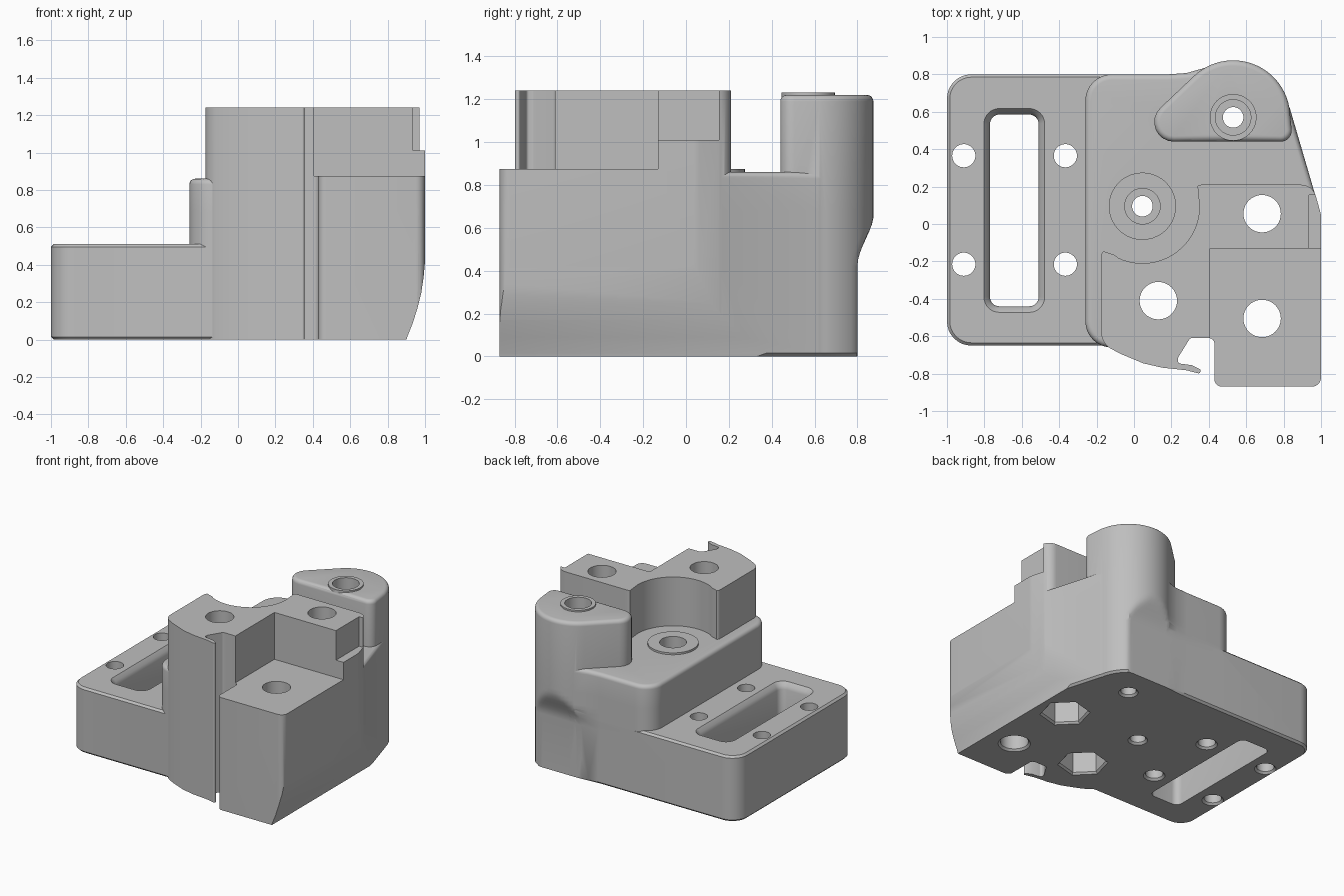
import bpy, bmesh
from math import cos, sin, pi, radians
from mathutils import Vector

if "Cube" in bpy.data.objects:
    bpy.data.objects.remove(bpy.data.objects["Cube"], do_unlink=True)

GREY = (0.52, 0.52, 0.52, 1)
grey = bpy.data.materials.new("light_grey")
grey.use_nodes = True
grey.diffuse_color = GREY
grey.node_tree.nodes["Principled BSDF"].inputs["Base Color"].default_value = GREY


def arc(cx, cy, r, a0, a1, n=24):
    angles = [radians(a0 + (a1 - a0) * i / n) for i in range(n + 1)]
    return [(cx + r * cos(a), cy + r * sin(a)) for a in angles]


def circle(cx, cy, r, n=40, turn=0):
    return arc(cx, cy, r, turn, turn + 360, n)[:-1]


def rounded(points, n=8):
    """Outline with each (x, y, radius) corner replaced by an arc."""
    out = []
    for i, p in enumerate(points):
        c = Vector(p[:2])
        if len(p) < 3:
            out.append(c)
            continue
        u = (Vector(points[i - 1][:2]) - c).normalized()
        v = (Vector(points[(i + 1) % len(points)][:2]) - c).normalized()
        half = u.angle(v) / 2
        centre = c + (u + v).normalized() * p[2] / sin(half)
        start = c + u * (p[2] / abs(sin(half) / cos(half))) - centre
        end = c + v * (p[2] / abs(sin(half) / cos(half))) - centre
        sweep = start.angle_signed(end)
        for k in range(n + 1):
            a = -sweep * k / n
            out.append(centre + Vector((start.x * cos(a) - start.y * sin(a),
                                        start.x * sin(a) + start.y * cos(a))))
    return out


def inset(outline, d):
    """Offset a counter-clockwise outline inward by d."""
    pts = [Vector(p) for p in outline]
    if d == 0:
        return pts
    out = []
    for i, p in enumerate(pts):
        a = (p - pts[i - 1]).normalized()
        b = (pts[(i + 1) % len(pts)] - p).normalized()
        na, nb = Vector((-a.y, a.x)), Vector((-b.y, b.x))
        out.append(p + (na + nb) * d / (1 + na.dot(nb)))
    return out


def prism(name, outline, levels, shape=None):
    """Stack the outline at (height, inset) levels and cap both ends."""
    bm = bmesh.new()
    rings = []
    for z, d in levels:
        ring = [Vector((p.x, p.y, z)) for p in inset(outline, d)]
        rings.append([bm.verts.new(shape(v) if shape else v) for v in ring])
    n = len(outline)
    for lo, hi in zip(rings, rings[1:]):
        for i in range(n):
            j = (i + 1) % n
            bm.faces.new((lo[i], lo[j], hi[j], hi[i]))
    bm.faces.new(rings[0][::-1])
    bm.faces.new(rings[-1])
    bmesh.ops.recalc_face_normals(bm, faces=bm.faces)
    mesh = bpy.data.meshes.new(name)
    bm.to_mesh(mesh)
    bm.free()
    mesh.materials.append(grey)
    ob = bpy.data.objects.new(name, mesh)
    bpy.context.collection.objects.link(ob)
    return ob


def box(name, x0, x1, y0, y1, z0, z1):
    return prism(name, [(x0, y0), (x1, y0), (x1, y1), (x0, y1)], [(z0, 0), (z1, 0)])


def combine(target, tool, operation):
    mod = target.modifiers.new(operation, "BOOLEAN")
    mod.operation, mod.object, mod.solver = operation, tool, "EXACT"
    bpy.context.view_layer.objects.active = target
    bpy.ops.object.modifier_apply(modifier=mod.name)
    bpy.data.objects.remove(tool, do_unlink=True)


def bulge(v):
    """Pull the rear back to a flat wall below the overhanging lug."""
    t = min(max((v.z - 0.42) / 0.26, 0), 1)
    return Vector((v.x, min(v.y, 0.8 + 0.08 * t * t * (3 - 2 * t)), v.z))


def round_top(top, r, n=5):
    return [(top - r + r * sin(k * pi / 2 / n), r - r * cos(k * pi / 2 / n)) for k in range(n + 1)]


RISE = [(0, 0.015), (0.015, 0)] + [(0.42 + 0.0325 * k, 0) for k in range(9)]

# Low mounting flange
flange = rounded([(-1, -0.65, 0.13), (0.2, -0.65), (0.2, 0.8), (-1, 0.8, 0.13)])
body = prism("bracket_body", flange, [(0, 0.015), (0.015, 0), (0.495, 0), (0.51, 0.015)])

# Middle step with a rounded top edge
step = rounded([(-0.26, -0.66, 0.14), (0.1, -0.66), (0.25, -0.5), (0.98, -0.5), (0.985, 0.1),
                (0.83, 0.63, 0.1), (0.72, 0.79), (0.45, 0.86), (0.38, 0.835), (0.28, 0.807),
                (0.18, 0.8), (-0.26, 0.8, 0.14)])
step_part = prism("middle_step", step, RISE + round_top(0.86, 0.03), bulge)

# Tall front block with the hooked lip, the slit and the round recess
block = rounded([(-0.175, -0.155, 0.03), (-0.175, -0.64, 0.1), (-0.07, -0.695), (0.05, -0.745),
                 (0.15, -0.768), (0.28, -0.782), (0.35, -0.8, 0.01), (0.36, -0.78, 0.01),
                 (0.31, -0.755), (0.235, -0.745, 0.015), (0.235, -0.715, 0.02), (0.3, -0.61, 0.02),
                 (0.43, -0.61, 0.03), (0.43, -0.87, 0.04), (1, -0.87, 0.05), (1, 0.05, 0.1),
                 (0.955, 0.21, 0.08), (0.35, 0.21, 0.04)])
block += [Vector(p) for p in arc(0.045, 0.095, 0.305, 0, -115)]
block += [Vector((-0.105, -0.165))]
block_part = prism("tall_block", block, [(0, 0), (1.24, 0)])

# Rear lug overhanging the back wall
lug = rounded([(-0.05, 0.44, 0.105), (0.85, 0.44, 0.06)] + arc(0.53, 0.57, 0.305, 10, 133.5))
lug_part = prism("rear_lug", lug, RISE + round_top(1.22, 0.03), bulge)

# Raised seats around the two screw holes
seat = prism("step_seat", circle(0.045, 0.095, 0.18), [(0.7, 0), (0.875, 0)])
lug_seat = prism("lug_seat", circle(0.53, 0.57, 0.125), [(1, 0), (1.232, 0)])
for part in (step_part, block_part, lug_part, seat, lug_seat):
    combine(body, part, "UNION")

# Lowered corner and side notch of the tall block
cutters = [box("corner_cut", 0.405, 1.3, -1, -0.13, 0.875, 1.4),
           box("notch_cut", 0.935, 1.3, -0.2, 0.155, 1.01, 1.4)]

# Curved undercut along the side wall
under = prism("side_cut", [(0.89, -0.05), (1.2, -0.05), (1.2, 0.42), (1.0, 0.42), (0.993, 0.34),
                           (0.98, 0.25), (0.96, 0.17), (0.935, 0.09), (0.905, 0.015)],
              [(-1, 0), (1, 0)], lambda v: Vector((v.x, v.z, v.y)))
bm = bmesh.new()
bm.from_mesh(under.data)
bmesh.ops.recalc_face_normals(bm, faces=bm.faces)
bm.to_mesh(under.data)
bm.free()
cutters.append(under)

# Long flange slot with a flared rim
slot = rounded([(-0.77, -0.44, 0.05), (-0.51, -0.44, 0.05), (-0.51, 0.585, 0.05), (-0.77, 0.585, 0.05)])
cutters.append(prism("slot_cut", slot, [(-0.05, 0), (0.46, 0), (0.485, -0.01), (0.512, -0.034)]))

# Through holes with a small chamfer underneath
holes = [(x, y, 0.062) for x in (-0.91, -0.367) for y in (-0.215, 0.365)]
holes += [(x, y, 0.1) for x, y in ((0.685, 0.055), (0.685, -0.505), (0.13, -0.41))]
holes += [(0.045, 0.095, 0.055), (0.53, 0.57, 0.055)]
for x, y, r in holes:
    cutters.append(prism("hole_cut", circle(x, y, r), [(-0.01, -0.025), (0.015, 0), (1.4, 0)]))

# Counterbores above and hexagonal nut pockets below
for x, y, top in ((0.045, 0.095, 0.9), (0.53, 0.57, 1.3)):
    cutters.append(prism("bore_cut", circle(x, y, 0.095), [(top - 0.25, 0), (top, 0)]))
for x, y in ((0.685, 0.055), (0.13, -0.41)):
    cutters.append(prism("nut_cut", circle(x, y, 0.165, 6, 15), [(-0.01, -0.02), (0.015, 0), (0.25, 0)]))
for tool in cutters:
    combine(body, tool, "DIFFERENCE")

bpy.ops.object.select_all(action="DESELECT")
body.select_set(True)
bpy.context.view_layer.objects.active = body
bpy.ops.object.shade_smooth_by_angle(angle=radians(30))
